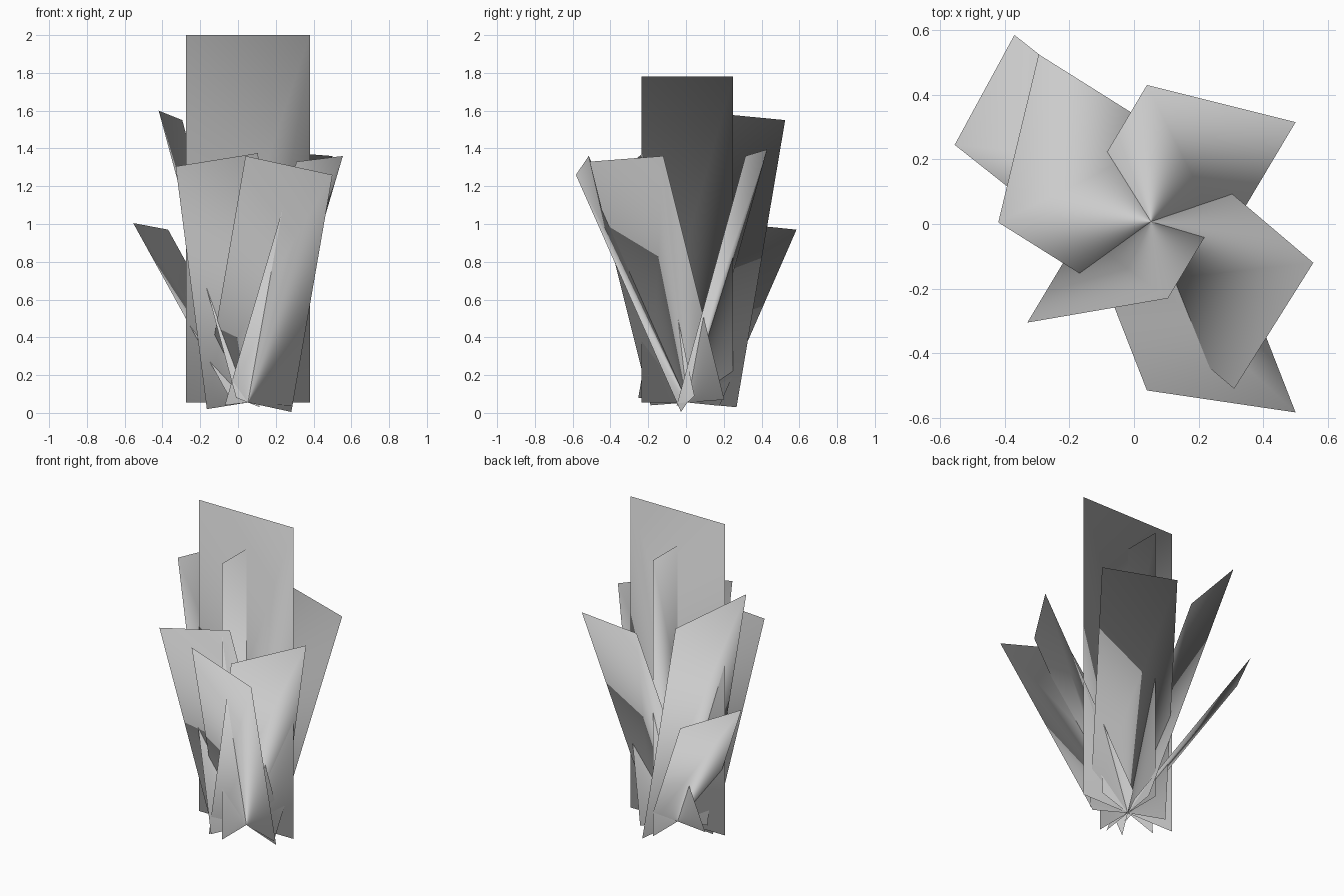
import bpy
from mathutils import Vector

if "Cube" in bpy.data.objects:
    bpy.data.objects.remove(bpy.data.objects["Cube"])

# All leaf cards grow from one common root point
ROOT = Vector((0.0525, 0.0075, 0.055))


def leaf_card(name, tip_a, tip_b, lean=(0, 0, 0)):
    """Flat rectangular card: its top edge runs tip_a to tip_b, its bottom edge is centred on the root.
    Foliage shading: the normals fan out from the root, nudged by lean."""
    a, b = Vector(tip_a), Vector(tip_b)
    half = (b - a) / 2
    verts = [ROOT - half, ROOT + half, b, a]
    mesh = bpy.data.meshes.new(name)
    mesh.from_pydata(verts, [], [(0, 1, 2, 3)])
    mesh.update()
    mesh.shade_smooth()
    normals = [((v - ROOT).normalized() + Vector(lean)).normalized() for v in verts]
    mesh.normals_split_custom_set_from_vertices(normals)
    obj = bpy.data.objects.new(name, mesh)
    bpy.context.collection.objects.link(obj)
    return obj


# Two upright crossed cards
leaf_card("upright_leaf_wide", (-0.275, 0.0075, 2.0), (0.38, 0.0075, 2.0), lean=(0, -0.02, 0))
leaf_card("upright_leaf_cross", (0.0525, -0.235, 1.78), (0.0525, 0.25, 1.78), lean=(-0.02, 0, 0))

# Ring of leaning cards around the root
leaning = {
    "leaf_back_left_low": ((-0.37, 0.585, 0.97), (-0.555, 0.245, 1.005)),
    "leaf_left": ((-0.295, 0.525, 1.55), (-0.42, 0.005, 1.60)),
    "leaf_front_left": ((-0.33, -0.305, 1.305), (0.105, -0.23, 1.375)),
    "leaf_front": ((0.04, -0.515, 1.36), (0.50, -0.583, 1.26)),
    "leaf_right": ((0.31, -0.51, 1.33), (0.555, -0.12, 1.36)),
    "leaf_back_right": ((0.50, 0.315, 1.36), (0.04, 0.43, 1.395)),
}
for name, (a, b) in leaning.items():
    leaf_card(name, a, b)
